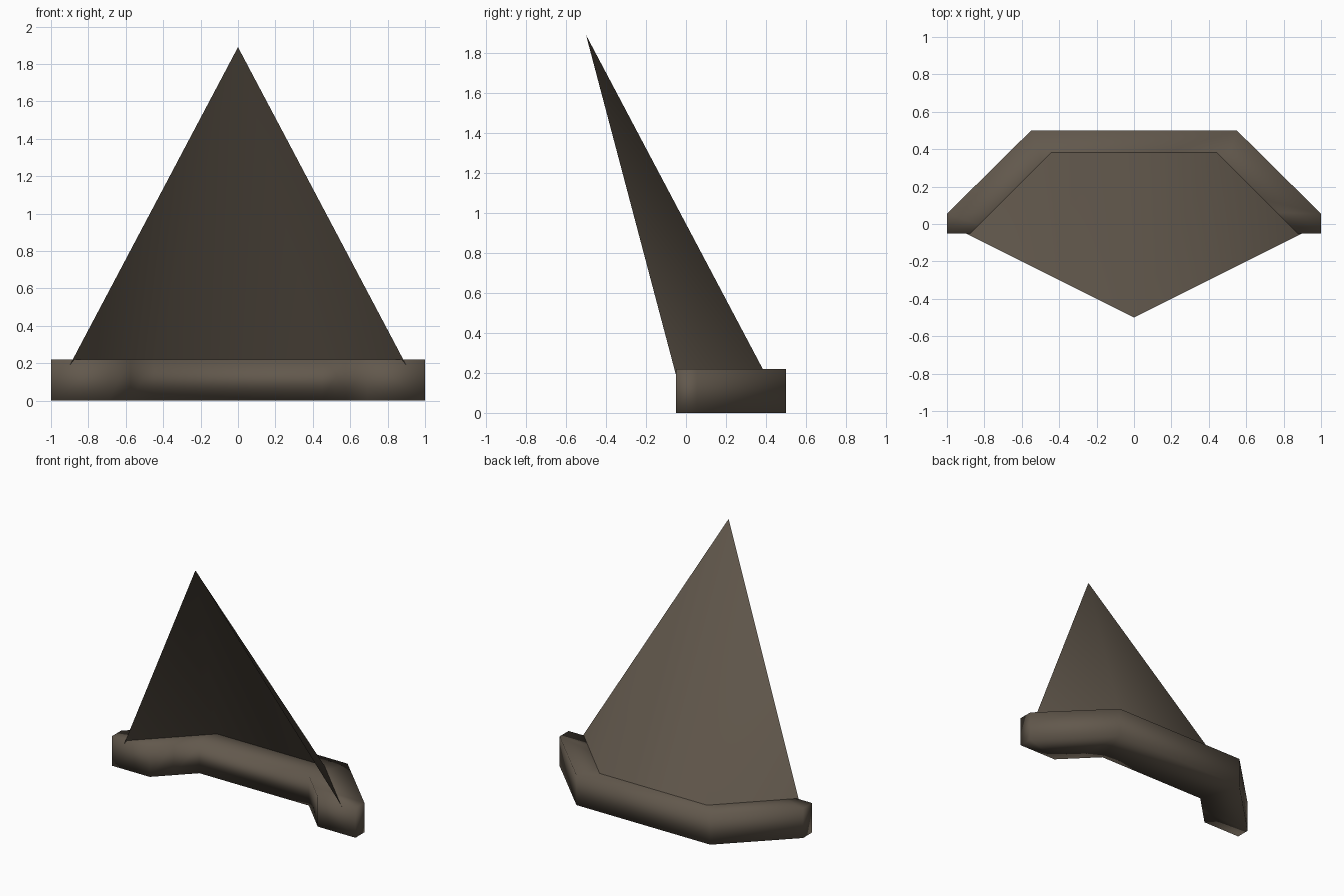
import bpy
import bmesh

if "Cube" in bpy.data.objects:
    bpy.data.objects.remove(bpy.data.objects["Cube"])

# One warm grey-brown colour
mat = bpy.data.materials.new("grey_brown")
mat.diffuse_color = (0.122, 0.098, 0.073, 1)
mat.use_nodes = True
mat.node_tree.nodes["Principled BSDF"].inputs["Base Color"].default_value = mat.diffuse_color


def finish(name, bm):
    mesh = bpy.data.meshes.new(name)
    bm.to_mesh(mesh)
    bm.free()
    mesh.materials.append(mat)
    for p in mesh.polygons:
        p.use_smooth = True
    obj = bpy.data.objects.new(name, mesh)
    bpy.context.collection.objects.link(obj)
    return obj


# Bent base bar: matching outer and inner outlines joined as box segments
half_outer = [(1, -0.05), (1, 0.055), (0.55, 0.5)]
half_inner = [(0.69, -0.05), (0.575, 0.065), (0.45, 0.19)]


def mirrored(half):
    return half + [(-x, y) for x, y in reversed(half)]


bm = bmesh.new()
rings = []
for (ox, oy), (ix, iy) in zip(mirrored(half_outer), mirrored(half_inner)):
    rings.append([bm.verts.new(c) for c in
                  ((ox, oy, 0), (ox, oy, 0.22), (ix, iy, 0.22), (ix, iy, 0))])
for a, b in zip(rings, rings[1:]):
    for i in range(4):
        j = (i + 1) % 4
        bm.faces.new((a[i], a[j], b[j], b[i]))
bm.faces.new(rings[0])
bm.faces.new(rings[-1])
bmesh.ops.recalc_face_normals(bm, faces=bm.faces)
finish("base_bar", bm)

# Leaning sheet: three triangles from the bar path up to one point, open in front
bm = bmesh.new()
apex = bm.verts.new((0, -0.5, 1.89))
base = [bm.verts.new((x, y, 0)) for x, y in mirrored([(1, 0), (0.5, 0.5)])]
for a, b in zip(base, base[1:]):
    bm.faces.new((a, b, apex))
finish("leaning_sheet", bm)
